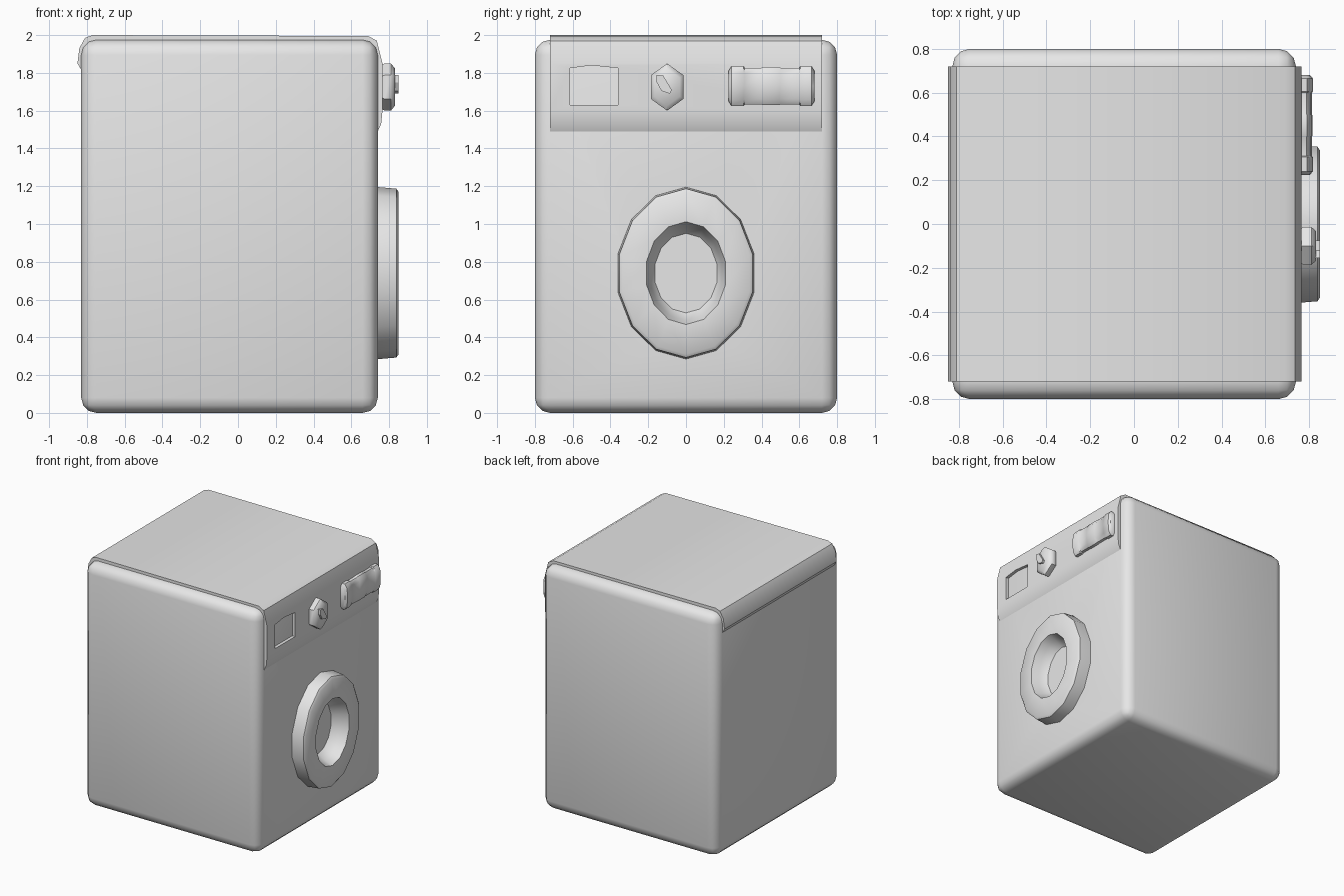
import bpy
import bmesh
from math import sin, cos, pi, radians
from mathutils import Vector

if "Cube" in bpy.data.objects:
    bpy.data.objects.remove(bpy.data.objects["Cube"], do_unlink=True)

grey = bpy.data.materials.new("light_grey")
grey.use_nodes = True
grey.diffuse_color = (0.8, 0.8, 0.8, 1)
bsdf = next(n for n in grey.node_tree.nodes if n.type == 'BSDF_PRINCIPLED')
bsdf.inputs["Base Color"].default_value = (0.8, 0.8, 0.8, 1)


def make(name, bm):
    bmesh.ops.recalc_face_normals(bm, faces=bm.faces)
    mesh = bpy.data.meshes.new(name)
    bm.to_mesh(mesh)
    bm.free()
    obj = bpy.data.objects.new(name, mesh)
    bpy.context.collection.objects.link(obj)
    mesh.materials.append(grey)
    return obj


def box(name, lo, hi, bevel=0, segments=3):
    lo, hi = Vector(lo), Vector(hi)
    bm = bmesh.new()
    bmesh.ops.create_cube(bm, size=1)
    for v in bm.verts:
        v.co = (lo + hi) / 2 + v.co * (hi - lo)
    if bevel:
        bmesh.ops.bevel(bm, geom=bm.edges[:], offset=bevel, segments=segments,
                        profile=0.5, affect='EDGES')
    return make(name, bm)


def loft(name, rings):
    """Skin a list of closed point rings and cap both ends."""
    bm = bmesh.new()
    loops = [[bm.verts.new(p) for p in ring] for ring in rings]
    for a, b in zip(loops, loops[1:]):
        for i in range(len(a)):
            j = (i + 1) % len(a)
            bm.faces.new((a[i], a[j], b[j], b[i]))
    bm.faces.new(loops[0])
    bm.faces.new(loops[-1])
    return make(name, bm)


def oval(x, y, z, ry, rz, sides):
    return [(x, y + ry * sin(2 * pi * i / sides), z + rz * cos(2 * pi * i / sides))
            for i in range(sides)]


def cut(obj, cutter):
    mod = obj.modifiers.new("cut", 'BOOLEAN')
    mod.operation = 'DIFFERENCE'
    mod.solver = 'EXACT'
    mod.object = cutter
    bpy.context.view_layer.objects.active = obj
    bpy.ops.object.modifier_apply(modifier=mod.name)
    bpy.data.objects.remove(cutter, do_unlink=True)


def smooth(obj, angle):
    bpy.ops.object.select_all(action='DESELECT')
    obj.select_set(True)
    bpy.context.view_layer.objects.active = obj
    bpy.ops.object.shade_smooth_by_angle(angle=radians(angle))


DOOR_Z = 0.74

# Cabinet, opened behind the door
cabinet = box("cabinet", (-0.83, -0.8, 0), (0.74, 0.8, 1.975), 0.08)
cut(cabinet, loft("door_cutter", [oval(x, 0, DOOR_Z, 0.26, 0.34, 14) for x in (0.6, 0.9)]))
smooth(cabinet, 40)

# Lid that folds down into the control panel
profile = [(-0.77, 2), (0.69, 1.995), (0.735, 1.97), (0.765, 1.85), (0.765, 1.6),
           (0.758, 1.53), (0.735, 1.48), (0.66, 1.48), (0.66, 1.8), (-0.82, 1.8),
           (-0.85, 1.85), (-0.84, 1.93), (-0.81, 1.985)]
lid = loft("lid_and_panel", [[(x, y, z) for x, z in profile] for y in (-0.72, 0.72)])
frame = [(-0.615, 1.63), (-0.36, 1.63), (-0.36, 1.825), (-0.5, 1.84), (-0.615, 1.825)]
cut(lid, loft("display_cutter", [[(x, y, z) for y, z in frame] for x in (0.735, 0.8)]))
smooth(lid, 35)

# Door ring and sunken window
door_steps = [(0.72, 0.37, 0.455), (0.745, 0.37, 0.455), (0.838, 0.362, 0.447),
              (0.85, 0.345, 0.43), (0.85, 0.215, 0.272), (0.79, 0.195, 0.25),
              (0.71, 0.165, 0.205), (0.68, 0.12, 0.15)]
door = loft("door", [oval(x, 0, DOOR_Z, ry, rz, 14) for x, ry, rz in door_steps])
smooth(door, 45)

# Dial and its pointer
dial_steps = [(0.75, 0.85), (0.775, 1), (0.81, 1), (0.832, 0.78)]
dial = loft("dial", [oval(x, -0.1, 1.725, 0.1 * s, 0.125 * s, 6) for x, s in dial_steps])
smooth(dial, 45)
pointer_outline = [(-0.155, 1.79), (-0.12, 1.785), (-0.075, 1.71), (-0.085, 1.69),
                   (-0.13, 1.705), (-0.155, 1.75)]
loft("dial_pointer", [[(x, y, z) for y, z in pointer_outline] for x in (0.82, 0.85)])

# Ribbed detergent drawer handle
section = [(-0.02, -0.1), (0.03, -0.1), (0.05, -0.07), (0.055, 0), (0.05, 0.07),
           (0.03, 0.1), (-0.02, 0.1)]
stops = [(0.225, 0.8), (0.24, 1.04), (0.305, 1.04), (0.31, 0.97), (0.4, 0.97),
         (0.405, 1), (0.495, 1), (0.5, 0.97), (0.6, 0.97), (0.605, 1.04),
         (0.665, 1.04), (0.68, 0.8)]
drawer = loft("drawer_handle", [[(0.76 + dx * s, y, 1.73 + dz * s) for dx, dz in section]
                                for y, s in stops])
smooth(drawer, 40)
